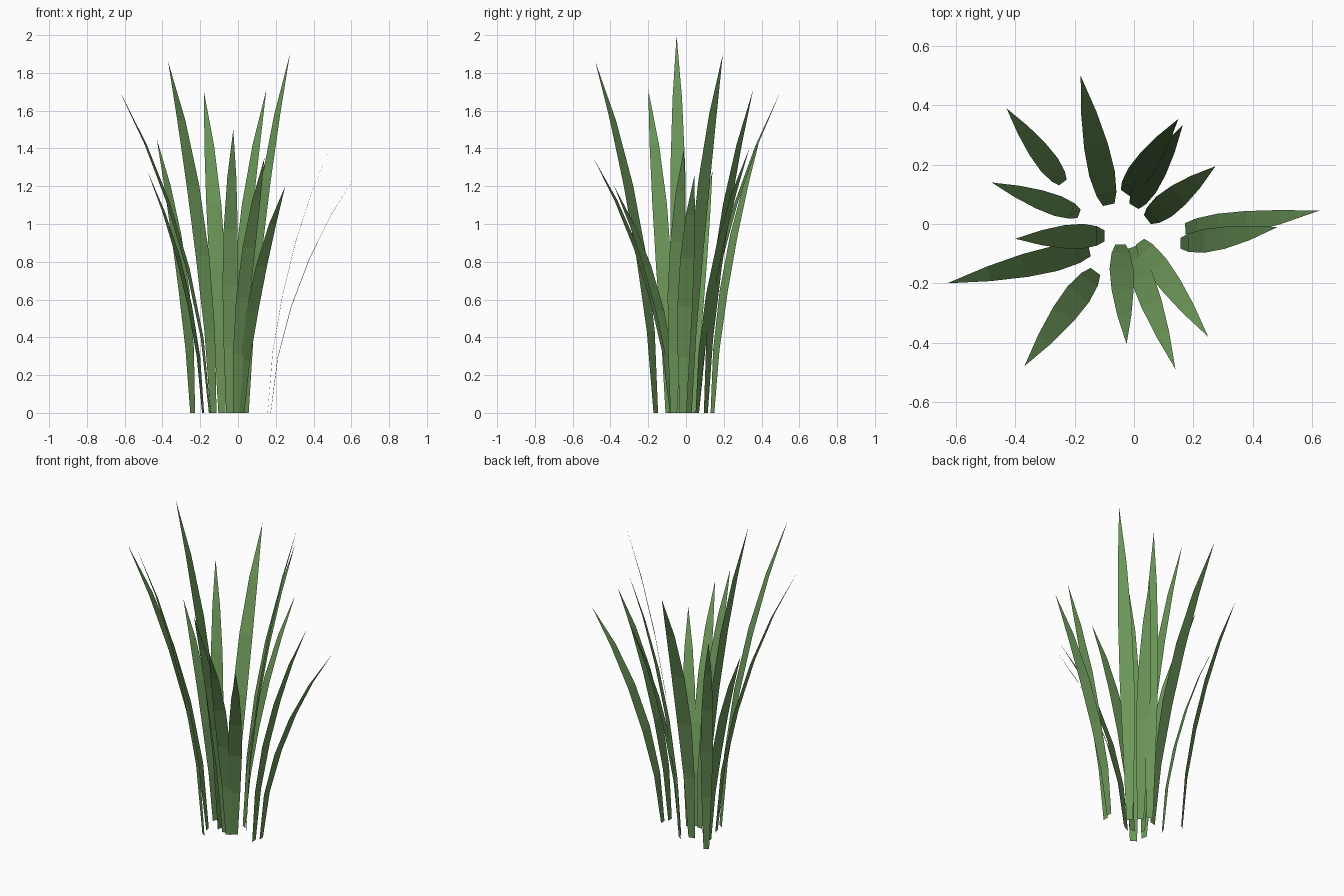
import bpy, bmesh, math
from mathutils import Vector

if "Cube" in bpy.data.objects:
    bpy.data.objects.remove(bpy.data.objects["Cube"])

SEGMENTS = 5
PROFILE = [0.45, 0.78, 1.0, 0.93, 0.6]   # relative width from root towards tip

green = bpy.data.materials.new("leaf_green")
green.diffuse_color = (0.15, 0.31, 0.10, 1)
green.use_nodes = True
green.node_tree.nodes["Principled BSDF"].inputs["Base Color"].default_value = green.diffuse_color

# Each blade: root x, root y, tip x, tip y, height, width, facing angle (None = along the lean)
BLADES = [
    (-0.085, 0.065, -0.18, 0.50, 1.70, 0.088, None),
    (-0.24, 0.14, -0.43, 0.39, 1.45, 0.072, None),
    (-0.185, 0.035, -0.48, 0.14, 1.28, 0.07, None),
    (-0.10, -0.04, -0.40, -0.05, 2.00, 0.084, 180),
    (-0.15, -0.09, -0.63, -0.20, 1.71, 0.085, None),
    (-0.13, -0.16, -0.37, -0.48, 1.86, 0.09, None),
    (-0.045, -0.07, -0.025, -0.405, 1.50, 0.08, 270),
    (-0.01, -0.08, 0.14, -0.49, 1.35, 0.078, None),
    (0.02, -0.06, 0.25, -0.38, 1.20, 0.078, None),
    (0.157, -0.065, 0.485, -0.01, 1.40, 0.08, 1),
    (0.173, -0.015, 0.625, 0.045, 1.26, 0.08, 2),
    (0.045, 0.015, 0.275, 0.195, 1.90, 0.085, None),
    (0.0, 0.06, 0.165, 0.335, 1.40, 0.08, None),
    (-0.03, 0.105, 0.15, 0.355, 1.71, 0.08, None),
]


def make_blade(index, rx, ry, tx, ty, height, width, angle):
    """Flat ribbon that bends outward and narrows to a point."""
    lean = Vector((tx - rx, ty - ry, 0))
    yaw = math.atan2(lean.y, lean.x) if angle is None else math.radians(angle)
    out = Vector((math.cos(yaw), math.sin(yaw), 0))
    side = Vector((-out.y, out.x, 0))
    reach, drift = lean.dot(out), lean.dot(side)

    def spine(t):
        point = Vector((rx, ry, height * (1.2 * t - 0.2 * t * t)))
        return point + out * reach * t ** 1.55 + side * drift * t ** 2.2

    bm = bmesh.new()
    rows = []
    for i, w in enumerate(PROFILE):
        centre, half = spine(i / SEGMENTS), side * width * w / 2
        rows.append((bm.verts.new(centre - half), bm.verts.new(centre + half)))
    for (a, b), (c, d) in zip(rows, rows[1:]):
        bm.faces.new((a, b, d, c))
    bm.faces.new((rows[-1][0], rows[-1][1], bm.verts.new(spine(1))))

    name = f"grass_blade_{index:02d}"
    mesh = bpy.data.meshes.new(name)
    bm.to_mesh(mesh)
    bm.free()
    mesh.materials.append(green)
    bpy.context.collection.objects.link(bpy.data.objects.new(name, mesh))


# Tuft of grass blades
for number, blade in enumerate(BLADES, 1):
    make_blade(number, *blade)
